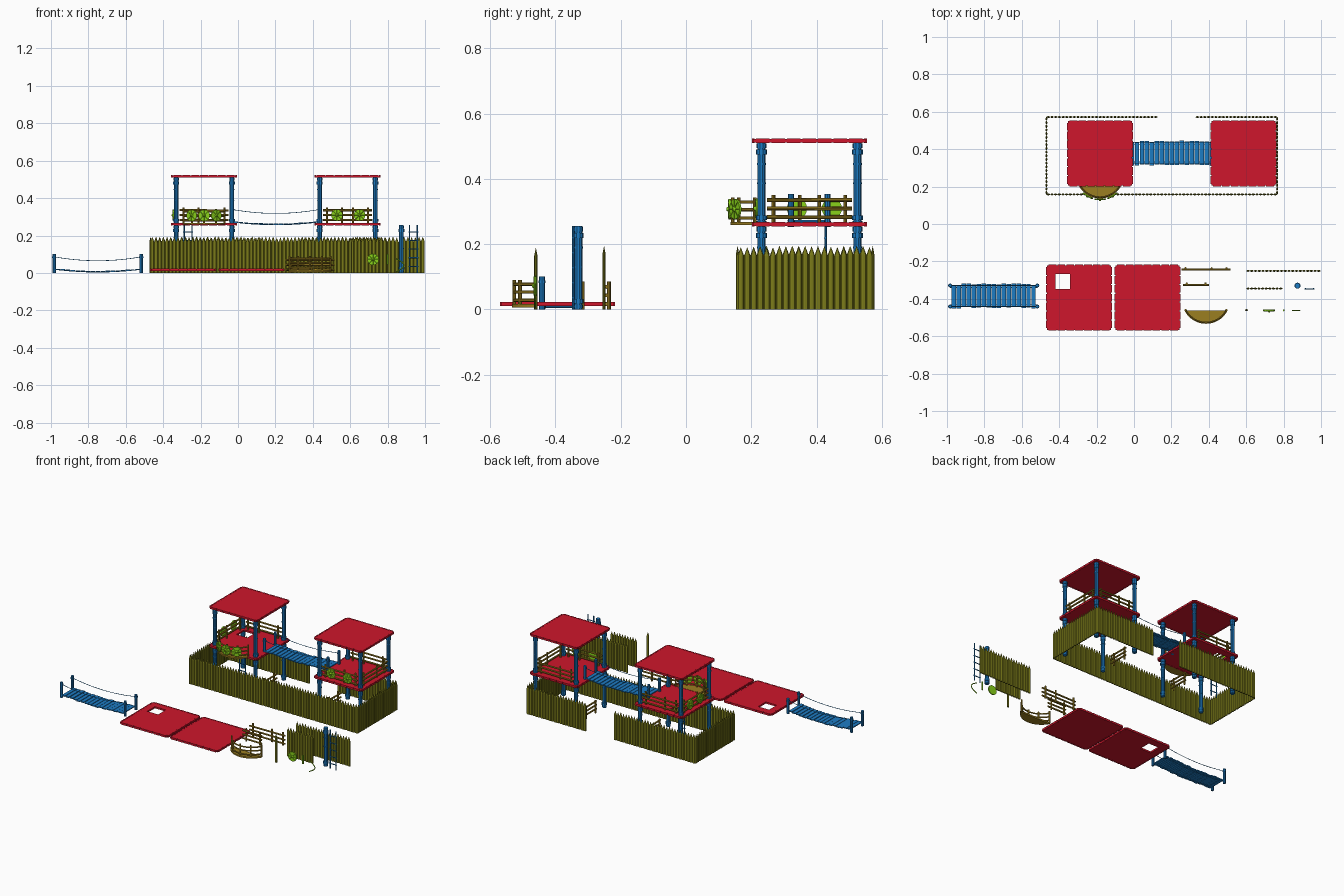
import bpy, bmesh, math, random
from mathutils import Vector, Matrix

if "Cube" in bpy.data.objects:
    bpy.data.objects.remove(bpy.data.objects["Cube"])

random.seed(4)


def material(name, rgb):
    m = bpy.data.materials.new(name)
    m.diffuse_color = (*rgb, 1)
    m.use_nodes = True
    m.node_tree.nodes["Principled BSDF"].inputs["Base Color"].default_value = m.diffuse_color
    return m


RED = material("red_board", (0.62, 0.008, 0.025))
BLUE = material("blue_wood", (0.012, 0.2, 0.55))
OLIVE = material("olive_wood", (0.2, 0.2, 0.01))
GOLD = material("golden_wood", (0.33, 0.21, 0.015))
GREEN = material("green_shield", (0.25, 0.65, 0.01))


# --- shape helpers, all adding to a bmesh ---
def box(bm, lo, hi):
    lo, hi = Vector(lo), Vector(hi)
    bmesh.ops.create_cube(bm, size=1, matrix=Matrix.Translation((lo + hi) / 2) @ Matrix.Diagonal((*(hi - lo), 1)))


def rod(bm, p, q, r, r2=None, n=8):
    p, q = Vector(p), Vector(q)
    rot = (q - p).to_track_quat('Z', 'Y').to_matrix().to_4x4()
    bmesh.ops.create_cone(bm, cap_ends=True, segments=n, radius1=r, radius2=r if r2 is None else r2,
                          depth=(q - p).length, matrix=Matrix.Translation((p + q) / 2) @ rot)


def path(bm, pts, r, n=6):
    for a, b in zip(pts, pts[1:]):
        rod(bm, a, b, r, n=n)


def mesh(name, bm, mat):
    me = bpy.data.meshes.new(name)
    bm.to_mesh(me)
    bm.free()
    me.materials.append(mat)
    return me


def place(name, me, loc, rz=0):
    ob = bpy.data.objects.new(name, me)
    ob.location = loc
    ob.rotation_euler.z = rz
    bpy.context.collection.objects.link(ob)
    return ob


# --- square boards with a segmented rim ---
def board(name, hole):
    bm = bmesh.new()
    h, t = 0.172, 0.011
    if hole:
        x0, x1, y0, y1 = -0.127, -0.047, 0.046, 0.126
        box(bm, (-h, -h, 0), (x0, h, t))
        box(bm, (x1, -h, 0), (h, h, t))
        box(bm, (x0, -h, 0), (x1, y0, t))
        box(bm, (x0, y1, 0), (x1, h, t))
    else:
        box(bm, (-h, -h, 0), (h, h, t))
    n, step = 7, 2 * 0.166 / 7
    for i in range(n):
        a = -0.166 + i * step + 0.003
        b = a + step - 0.006
        for s in (-1, 1):
            e = sorted((s * 0.168, s * 0.1765))
            box(bm, (a, e[0], -0.001), (b, e[1], t + 0.001))
            box(bm, (e[0], a, -0.001), (e[1], b, t + 0.001))
    return mesh(name, bm, RED)


# --- turned post, one storey tall ---
bm = bmesh.new()
rod(bm, (0, 0, 0), (0, 0, 0.256), 0.0125, n=10)
for z0, z1, r in ((0.004, 0.014, 0.015), (0.018, 0.032, 0.0165), (0.128, 0.132, 0.0135),
                  (0.186, 0.192, 0.014), (0.218, 0.234, 0.0165), (0.238, 0.252, 0.015)):
    rod(bm, (0, 0, z0), (0, 0, z1), r, n=10)
POST = mesh("post", bm, BLUE)


# --- straight railing ---
def railing(name, half, ups):
    bm = bmesh.new()
    for z in (0.018, 0.044, 0.07):
        t = [random.uniform(-0.002, 0.002) for _ in range(2)]
        rod(bm, (-half, -0.004, z + t[0]), (half, -0.004, z + t[1]), 0.0055)
    for x in ups:
        rod(bm, (x, 0.004, 0), (x, 0.004, 0.085), 0.0055)
    return mesh(name, bm, GOLD)


RAIL = railing("railing", 0.13, (-0.11, 0.03, 0.11))
SHORT = railing("short_railing", 0.07, (-0.05, 0.05))

# --- round balcony: floor segment, curved rails, uprights ---
bm = bmesh.new()
R, CY = 0.129, 0.0595
half_ang = math.asin(0.115 / R)


def arc(r, z, n=12):
    return [Vector((r * math.sin(a), CY - r * math.cos(a), z))
            for a in (half_ang * (2 * i / n - 1) for i in range(n + 1))]


outline = [bm.verts.new(v) for v in arc(R, 0.006, 20)]
ext = bmesh.ops.extrude_face_region(bm, geom=[bm.faces.new(outline)])
bmesh.ops.translate(bm, vec=(0, 0, 0.01), verts=[v for v in ext["geom"] if isinstance(v, bmesh.types.BMVert)])
bmesh.ops.recalc_face_normals(bm, faces=bm.faces)
for z in (0.028, 0.053, 0.077):
    path(bm, arc(0.122, z), 0.005)
for p in arc(0.122, 0.008, 4):
    rod(bm, p, p + Vector((0, 0, 0.082)), 0.0055)
BALCONY = mesh("balcony", bm, GOLD)

# --- round shield with boss, spokes and rim studs ---
bm = bmesh.new()
rod(bm, (0, 0.004, 0), (0, -0.003, 0), 0.031, n=20)
rod(bm, (0, -0.003, 0), (0, -0.010, 0), 0.009, 0.004, n=10)
for i in range(8):
    a = i * math.pi / 4
    d = Vector((math.cos(a), 0, math.sin(a)))
    rod(bm, d * 0.008 + Vector((0, -0.004, 0)), d * 0.029 + Vector((0, -0.004, 0)), 0.0012, n=4)
SHIELD = mesh("shield", bm, GREEN)

# --- ladder ---
bm = bmesh.new()
for s in (-1, 1):
    rod(bm, (s * 0.021, 0, 0), (s * 0.021, 0, 0.256), 0.0035)
for i in range(5):
    rod(bm, (-0.027, -0.002, 0.035 + i * 0.046), (0.027, -0.002, 0.035 + i * 0.046), 0.003)
LADDER = mesh("ladder", bm, BLUE)

# --- hanging bridge: four posts, sagging planks and ropes ---
bm = bmesh.new()
L = 0.233


def sag(x, top, low):
    return low + (top - low) * (x / L) ** 2


for sx in (-1, 1):
    for sy in (-1, 1):
        rod(bm, (sx * L, sy * 0.056, 0), (sx * L, sy * 0.056, 0.1), 0.009)
        rod(bm, (sx * L, sy * 0.056, 0.08), (sx * L, sy * 0.056, 0.088), 0.011)
N = 17
for i in range(N):
    x = -0.213 + 0.426 * i / (N - 1)
    z, j, k = sag(x, 0.021, 0.008), random.uniform(-0.005, 0.005), random.uniform(-0.001, 0.001)
    box(bm, (x - 0.0115, -0.063 + j, z - 0.003 + k), (x + 0.0115, 0.063 + j, z + 0.003 + k))
xs = [-L + 2 * L * i / 14 for i in range(15)]
for s in (-1, 1):
    path(bm, [(x, s * 0.056, sag(x, 0.086, 0.065)) for x in xs], 0.0018, 5)
    path(bm, [(x, s * 0.046, sag(x, 0.019, 0.004)) for x in xs], 0.002, 5)
BRIDGE = mesh("rope_bridge", bm, BLUE)


# --- palisade fence made of pointed stakes ---
def fence(name, p, q, n):
    p, q = Vector((*p, 0)), Vector((*q, 0))
    length, ang = (q - p).length, math.atan2(q.y - p.y, q.x - p.x)
    bm = bmesh.new()
    w = length / n
    for i in range(n):
        tmp = bmesh.new()
        h = random.uniform(0.163, 0.169)
        rod(tmp, (0, 0, 0), (0, 0, h), 1, n=8)
        rod(tmp, (0, 0, h), (0, 0, h + 0.025), 1, 0.05, n=8)
        bmesh.ops.transform(tmp, verts=tmp.verts, matrix=Matrix.Translation((w * (i + 0.5), 0, 0))
                            @ Matrix.Diagonal((w * 0.5, 0.005, 1, 1)))
        me = bpy.data.meshes.new("stake")
        tmp.to_mesh(me)
        tmp.free()
        bm.from_mesh(me)
        bpy.data.meshes.remove(me)
    place(name, mesh(name, bm, OLIVE), p, ang)


FX0, FX1, FY0, FY1 = -0.468, 0.765, 0.158, 0.572
fence("fence_front", (FX0, FY0), (FX1, FY0), 63)
fence("fence_left", (FX0, FY0), (FX0, FY1), 21)
fence("fence_right", (FX1, FY0), (FX1, FY1), 21)
fence("fence_back_left", (FX0, FY1), (0.126, FY1), 30)
fence("fence_back_right", (0.329, FY1), (FX1, FY1), 22)

# --- two towers ---
FLOOR, HOLED = board("board", False), board("board_with_hatch", True)
CYT, TOP = 0.378, 0.266
for side, cx in (("left", -0.1815), ("right", 0.5855)):
    for sx in (-1, 1):
        for sy in (-1, 1):
            for z in (0, 0.256):
                place(side + "_tower_post", POST, (cx + sx * 0.149, CYT + sy * 0.147, z))
    place(side + "_tower_floor", HOLED if side == "left" else FLOOR, (cx, CYT, 0.255))
    place(side + "_tower_roof", FLOOR, (cx, CYT, 0.511))
    out = -1 if side == "left" else 1
    place(side + "_back_railing", RAIL, (cx, CYT + 0.147, TOP), math.pi)
    place(side + "_side_railing", RAIL, (cx + out * 0.149, CYT, TOP), out * math.pi / 2)
    place(side + "_ground_railing", SHORT, (cx - out * 0.149, CYT, 0), math.pi / 2)
place("right_front_railing", RAIL, (0.5855, CYT - 0.147, TOP))
place("tower_balcony", BALCONY, (-0.1815, 0.206, 0.252))
place("tower_ladder", LADDER, (-0.267, 0.428, 0))
place("tower_bridge", BRIDGE, (0.202, CYT, 0.253))

# --- shields on the railings ---
for x in (0.529, 0.65):
    place("front_shield", SHIELD, (x, CYT - 0.161, 0.309))
for y in (0.34, 0.447):
    place("side_shield", SHIELD, (-0.345, y, 0.309), -math.pi / 2)
for a in (-0.52, 0, 0.52):
    place("balcony_shield", SHIELD,
          (-0.1815 + 0.132 * math.sin(a), 0.206 + CY - 0.132 * math.cos(a), 0.307), a)

# --- loose parts laid out in front ---
place("loose_bridge", BRIDGE, (-0.75, -0.385, 0))
place("loose_board_with_hatch", HOLED, (-0.294, -0.394, 0.011))
place("loose_board", FLOOR, (0.072, -0.394, 0.011))
place("loose_railing", RAIL, (0.385, -0.24, 0))
place("loose_short_railing", SHORT, (0.332, -0.321, 0))
place("loose_balcony", BALCONY, (0.385, -0.464, 0))
fence("loose_long_fence", (0.6, -0.251), (0.998, -0.251), 20)
fence("loose_short_fence", (0.6, -0.345), (0.794, -0.345), 10)
fence("loose_stake", (0.592, -0.46), (0.61, -0.46), 1)
place("loose_post", POST, (0.874, -0.33, 0))
place("loose_ladder", LADDER, (0.938, -0.345, 0))
place("loose_shield", SHIELD, (0.722, -0.462, 0.072))

# --- small peg and curved handle ---
bm = bmesh.new()
rod(bm, (0.8, -0.462, 0.045), (0.8, -0.462, 0.1), 0.005)
path(bm, [(0.845 + 0.042 * math.sin(t * math.pi / 8), -0.462, 0.005 + 0.009 * t) for t in range(9)], 0.003)
place("peg_and_handle", mesh("peg_and_handle", bm, GREEN), (0, 0, 0))
